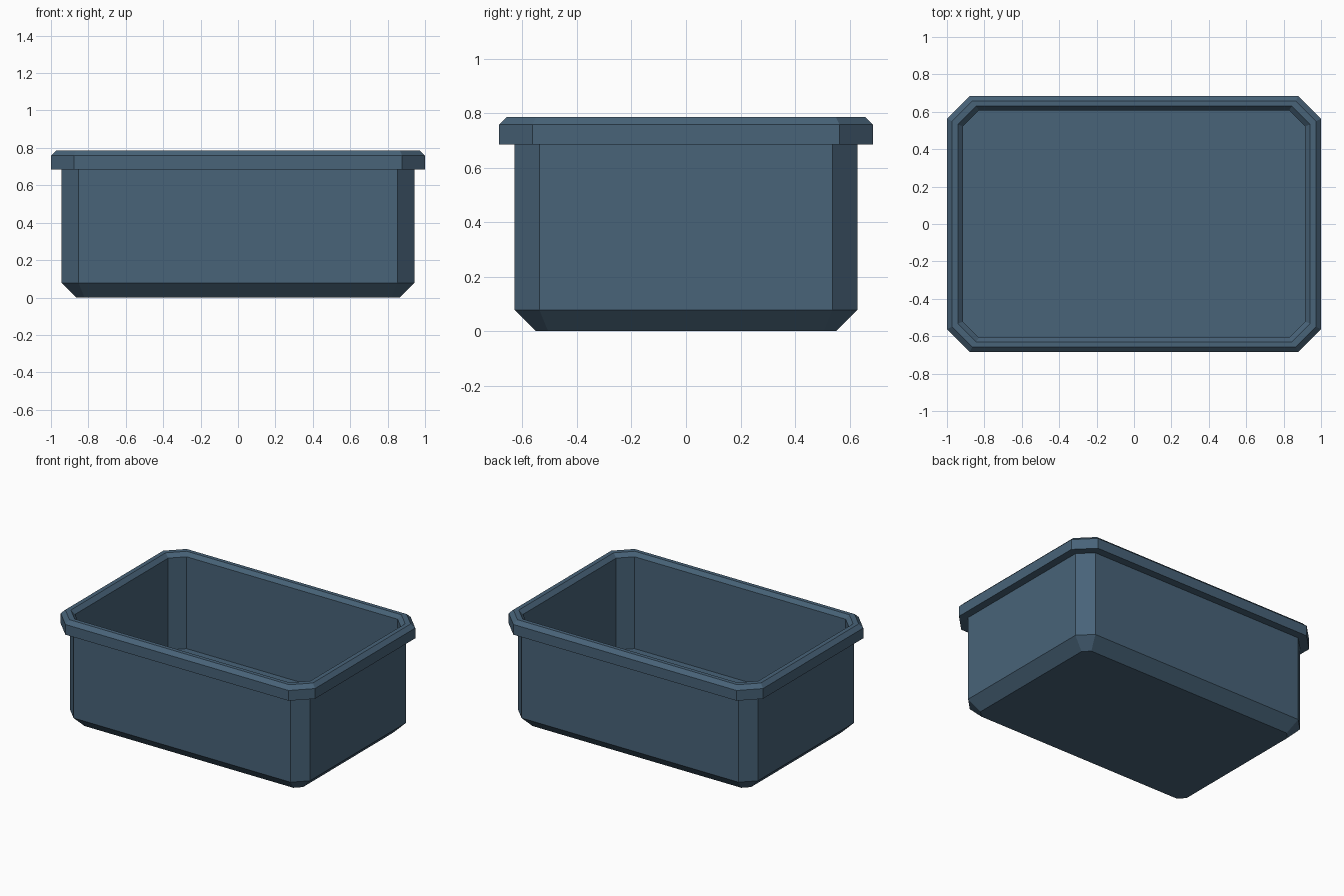
import bpy, bmesh

if "Cube" in bpy.data.objects:
    bpy.data.objects.remove(bpy.data.objects["Cube"])


def octagon(hx, hy, c, z):
    """Rectangle with corners cut by c, counter-clockwise."""
    return [(hx, -hy + c, z), (hx, hy - c, z), (hx - c, hy, z), (-hx + c, hy, z),
            (-hx, hy - c, z), (-hx, -hy + c, z), (-hx + c, -hy, z), (hx - c, -hy, z)]


# Wall profile from underside, over the rim, down to the inner floor:
# half width x, half depth y, corner cut, height
PROFILE = [
    (0.866, 0.551, 0.045, 0.0),
    (0.944, 0.629, 0.091, 0.078),
    (0.944, 0.629, 0.091, 0.685),
    (1.0, 0.685, 0.122, 0.685),
    (1.0, 0.685, 0.122, 0.758),
    (0.973, 0.658, 0.108, 0.785),
    (0.942, 0.630, 0.098, 0.785),
    (0.915, 0.608, 0.085, 0.758),
    (0.915, 0.608, 0.085, 0.105),
]

bm = bmesh.new()
rings = [[bm.verts.new(p) for p in octagon(*r)] for r in PROFILE]
for a, b in zip(rings, rings[1:]):
    for i in range(8):
        j = (i + 1) % 8
        bm.faces.new((a[i], a[j], b[j], b[i]))
bm.faces.new(rings[0][::-1])   # underside
bm.faces.new(rings[-1])        # inner floor
bmesh.ops.recalc_face_normals(bm, faces=bm.faces)

mesh = bpy.data.meshes.new("storage_tub")
bm.to_mesh(mesh)
bm.free()
tub = bpy.data.objects.new("storage_tub", mesh)
bpy.context.collection.objects.link(tub)

mat = bpy.data.materials.new("blue_grey_plastic")
mat.diffuse_color = (0.065, 0.125, 0.19, 1)
mat.use_nodes = True
mat.node_tree.nodes["Principled BSDF"].inputs["Base Color"].default_value = mat.diffuse_color
mesh.materials.append(mat)
